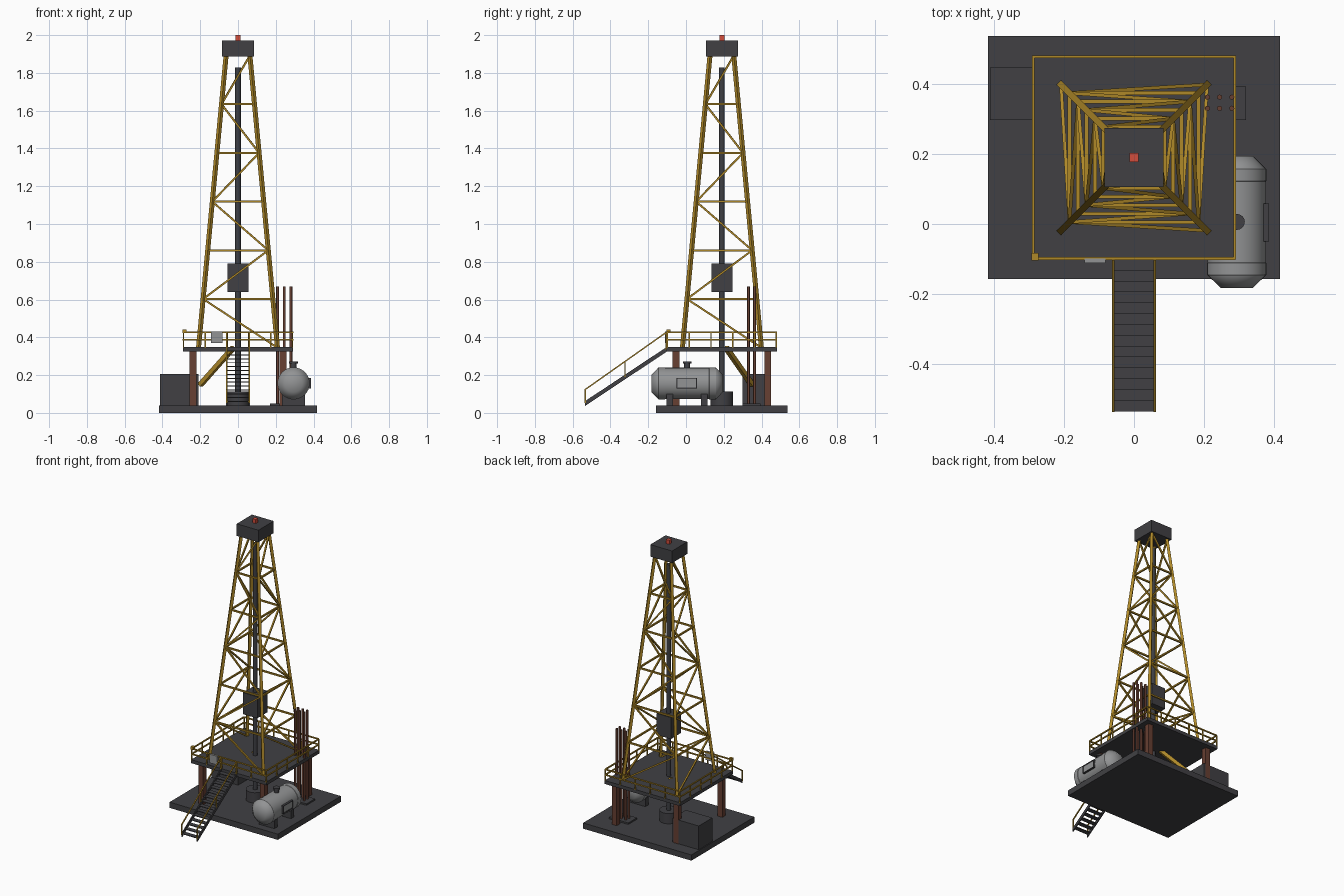
import bpy, bmesh, math
from mathutils import Vector, Matrix

if "Cube" in bpy.data.objects:
    bpy.data.objects.remove(bpy.data.objects["Cube"])


def material(name, rgb):
    m = bpy.data.materials.new(name)
    m.diffuse_color = (*rgb, 1)
    m.use_nodes = True
    m.node_tree.nodes["Principled BSDF"].inputs["Base Color"].default_value = m.diffuse_color
    return m


DARK = material("dark steel", (0.052, 0.051, 0.057))
PIPE = material("pipe steel", (0.048, 0.050, 0.058))
YELLOW = material("ochre yellow", (0.43, 0.25, 0.022))
BROWN = material("rust brown", (0.135, 0.05, 0.032))
GREY = material("light grey", (0.29, 0.295, 0.30))
RED = material("beacon red", (0.65, 0.075, 0.045))

CY = 0.19  # derrick axis in y


def finish(name, bm, mat, smooth=0):
    bmesh.ops.recalc_face_normals(bm, faces=bm.faces)
    me = bpy.data.meshes.new(name)
    bm.to_mesh(me)
    bm.free()
    me.materials.append(mat)
    ob = bpy.data.objects.new(name, me)
    bpy.context.collection.objects.link(ob)
    if smooth:
        bpy.ops.object.select_all(action='DESELECT')
        ob.select_set(True)
        bpy.context.view_layer.objects.active = ob
        bpy.ops.object.shade_smooth_by_angle(angle=math.radians(smooth))
    return ob


def boxes(name, extents, mat):
    """Each extent is (x0, x1, y0, y1, z0, z1)."""
    bm = bmesh.new()
    for x0, x1, y0, y1, z0, z1 in extents:
        m = (Matrix.Translation(((x0 + x1) / 2, (y0 + y1) / 2, (z0 + z1) / 2))
             @ Matrix.Diagonal((x1 - x0, y1 - y0, z1 - z0, 1)))
        bmesh.ops.create_cube(bm, size=1, matrix=m)
    return finish(name, bm, mat)


def beams(name, segments, size, mat, sides=0):
    """Bars between pairs of points: square, or round when sides is given."""
    bm = bmesh.new()
    for a, b in segments:
        a, b = Vector(a), Vector(b)
        d = b - a
        m = (Matrix.Translation((a + b) / 2)
             @ d.to_track_quat('Z', 'Y').to_matrix().to_4x4())
        if sides:
            bmesh.ops.create_cone(bm, cap_ends=True, segments=sides, radius1=size / 2,
                                  radius2=size / 2, depth=d.length, matrix=m)
        else:
            bmesh.ops.create_cube(bm, size=1,
                                  matrix=m @ Matrix.Diagonal((size, size, d.length, 1)))
    return finish(name, bm, mat, smooth=50 if sides else 0)


def lathe(name, profile, matrix, mat, sides=32, smooth=30):
    """Revolve (radius, height) points about local z."""
    bm = bmesh.new()
    rings = [[bm.verts.new(matrix @ Vector((r * math.cos(math.tau * i / sides),
                                            r * math.sin(math.tau * i / sides), h)))
              for i in range(sides)] for r, h in profile]
    for a, b in zip(rings, rings[1:]):
        for i in range(sides):
            j = (i + 1) % sides
            bm.faces.new((a[i], a[j], b[j], b[i]))
    bm.faces.new(rings[0])
    bm.faces.new(rings[-1])
    return finish(name, bm, mat, smooth)


# Ground slab, raised deck and its posts
boxes("base_slab", [(-0.418, 0.418, CY - 0.348, CY + 0.348, 0.0, 0.04)], DARK)
boxes("drill_deck", [(-0.291, 0.291, CY - 0.292, CY + 0.292, 0.325, 0.349)], DARK)
boxes("deck_posts", [(sx * 0.238 - 0.018, sx * 0.238 + 0.018,
                      CY + sy * 0.243 - 0.018, CY + sy * 0.243 + 0.018, 0.04, 0.325)
                     for sx in (-1, 1) for sy in (-1, 1)], BROWN)

# Tapering lattice tower
Z0, Z1, PANELS = 0.345, 1.892, 6


def corner(sx, sy, level):
    t = level / PANELS
    h = 0.209 + (0.063 - 0.209) * t
    return Vector((sx * h, CY + sy * h, Z0 + (Z1 - Z0) * t))


beams("tower_legs", [(corner(sx, sy, 0), corner(sx, sy, PANELS))
                     for sx in (-1, 1) for sy in (-1, 1)], 0.0185, YELLOW)
girts, braces = [], []
for k in range(PANELS):
    s = 1 if k % 2 == 0 else -1
    for side in (-1, 1):
        if k:
            girts += [(corner(-1, side, k), corner(1, side, k)),
                      (corner(side, -1, k), corner(side, 1, k))]
        braces += [(corner(s, side, k), corner(-s, side, k + 1)),
                   (corner(side, s, k), corner(side, -s, k + 1))]
beams("tower_girts", girts, 0.0105, YELLOW)
beams("tower_braces", braces, 0.01, YELLOW)

# Crown block and beacon
boxes("crown_block", [(-0.084, 0.084, CY - 0.084, CY + 0.084, 1.888, 1.972)], DARK)
boxes("beacon", [(-0.013, 0.013, CY - 0.013, CY + 0.013, 1.972, 2.0)], RED)

# Drill string, travelling block and wellhead
beams("drill_string", [((0, CY, 0.0), (0, CY, 1.828))], 0.03, PIPE, 16)
boxes("travelling_block", [(-0.055, 0.055, CY - 0.056, CY + 0.055, 0.64, 0.79)], DARK)
beams("wellhead", [((0, CY, 0.04), (0, CY, 0.112))], 0.12, DARK, 24)

# Deck railing with posts, two rails and a corner lamp box
E = 0.2885
rails, posts = [], []
for i in range(4):
    rot = Matrix.Rotation(i * math.pi / 2, 3, 'Z')
    at = lambda x, z: rot @ Vector((x, -E, 0)) + Vector((0, CY, z))
    rails += [(at(-E, z), at(E, z)) for z in (0.388, 0.426)]
    posts += [(at(-E + 2 * E * k / 5, 0.345), at(-E + 2 * E * k / 5, 0.426))
              for k in range(5)]
beams("deck_rails", rails, 0.008, YELLOW)
beams("deck_rail_posts", posts, 0.007, YELLOW)
boxes("corner_lamp", [(-0.294, -0.273, CY - 0.294, CY - 0.273, 0.422, 0.441)], YELLOW)
boxes("notice_plate", [(-0.142, -0.082, -0.112, -0.099, 0.371, 0.431)], GREY)

# Stairway with overlapping treads
YT, ZT, YB, ZB = CY - 0.292, 0.338, -0.536, 0.05
bm = bmesh.new()
for sx in (-1, 1):
    loops = []
    for x in (sx * 0.056, sx * 0.063):
        loops.append([bm.verts.new((x, y, z)) for y, z in
                      ((YB, ZB - 0.014), (YT, ZT - 0.014), (YT, ZT + 0.011), (YB, ZB + 0.011))])
    a, b = loops
    bm.faces.new(a)
    bm.faces.new(b)
    for i in range(4):
        bm.faces.new((a[i], a[i - 1], b[i - 1], b[i]))
finish("stair_stringers", bm, DARK)
N = 14
treads = []
for k in range(N):
    t = (k + 0.5) / N
    y, z = YB + (YT - YB) * t, ZB + (ZT - ZB) * t
    treads.append((-0.057, 0.057, y - 0.0155, y + 0.0157, z - 0.003, z + 0.002))
boxes("stair_treads", treads, DARK)
stair_rail = []
for x in (-0.06, 0.06):
    stair_rail.append(((x, YB, ZB + 0.072), (x, YT, ZT + 0.09)))
    for t in (0.005, 0.49, 0.995):
        y, z = YB + (YT - YB) * t, ZB + (ZT - ZB) * t
        stair_rail.append(((x, y, z), (x, y, z + 0.072 + 0.018 * t)))
beams("stair_handrails", stair_rail, 0.007, YELLOW)

# Power unit and the inclined feed chute
boxes("power_unit", [(-0.412, -0.208, 0.298, 0.448, 0.0, 0.206)], DARK)
beams("feed_chute", [((-0.20, 0.35, 0.148), (-0.025, 0.212, 0.345))], 0.024, YELLOW)

# Stacked drill pipes on a foot plate
boxes("pipe_rack_plate", [(0.17, 0.32, 0.298, 0.394, 0.0, 0.051)], DARK)
beams("stacked_pipes", [((x, y, 0.05), (x, y, 0.67))
                        for x in (0.21, 0.245, 0.28) for y in (0.331, 0.363)],
      0.015, BROWN, 8)

# Horizontal storage tank with cone ends, bands, hatch, frame and saddles
TX, TZ, TY = 0.294, 0.156, 0.006
along_y = Matrix.Translation((TX, TY, TZ)) @ Matrix.Rotation(-math.pi / 2, 4, 'X')
half = [(0.083, 0.115), (0.083, 0.153), (0.046, 0.189)]
lathe("storage_tank", [(r, -h) for r, h in reversed(half)] + half, along_y, GREY, smooth=60)
for label, y in (("front", -0.1345), ("back", 0.1345)):
    lathe("tank_band_" + label, [(0.083, y - 0.0185), (0.085, y - 0.017),
                                 (0.085, y + 0.017), (0.083, y + 0.0185)], along_y, GREY)
lathe("tank_hatch", [(0.016, 0.225), (0.016, 0.261), (0.023, 0.261), (0.023, 0.272)],
      Matrix.Translation((TX, TY, 0)), DARK, 16)
FX, FY0, FY1, FZ0, FZ1, W = (0.366, 0.386), -0.05, 0.058, 0.13, 0.186, 0.005
boxes("tank_frame", [(*FX, FY0, FY1, FZ0, FZ0 + W), (*FX, FY0, FY1, FZ1 - W, FZ1),
                     (*FX, FY0, FY0 + W, FZ0 + W, FZ1 - W),
                     (*FX, FY1 - W, FY1, FZ0 + W, FZ1 - W)], DARK)
boxes("tank_frame_panel", [(0.366, 0.382, FY0 + W, FY1 - W, FZ0 + W, FZ1 - W)], GREY)
boxes("tank_saddles", [(TX - 0.06, TX + 0.06, y - 0.017, y + 0.017, 0.04, 0.105)
                       for y in (-0.087, 0.096)], DARK)
